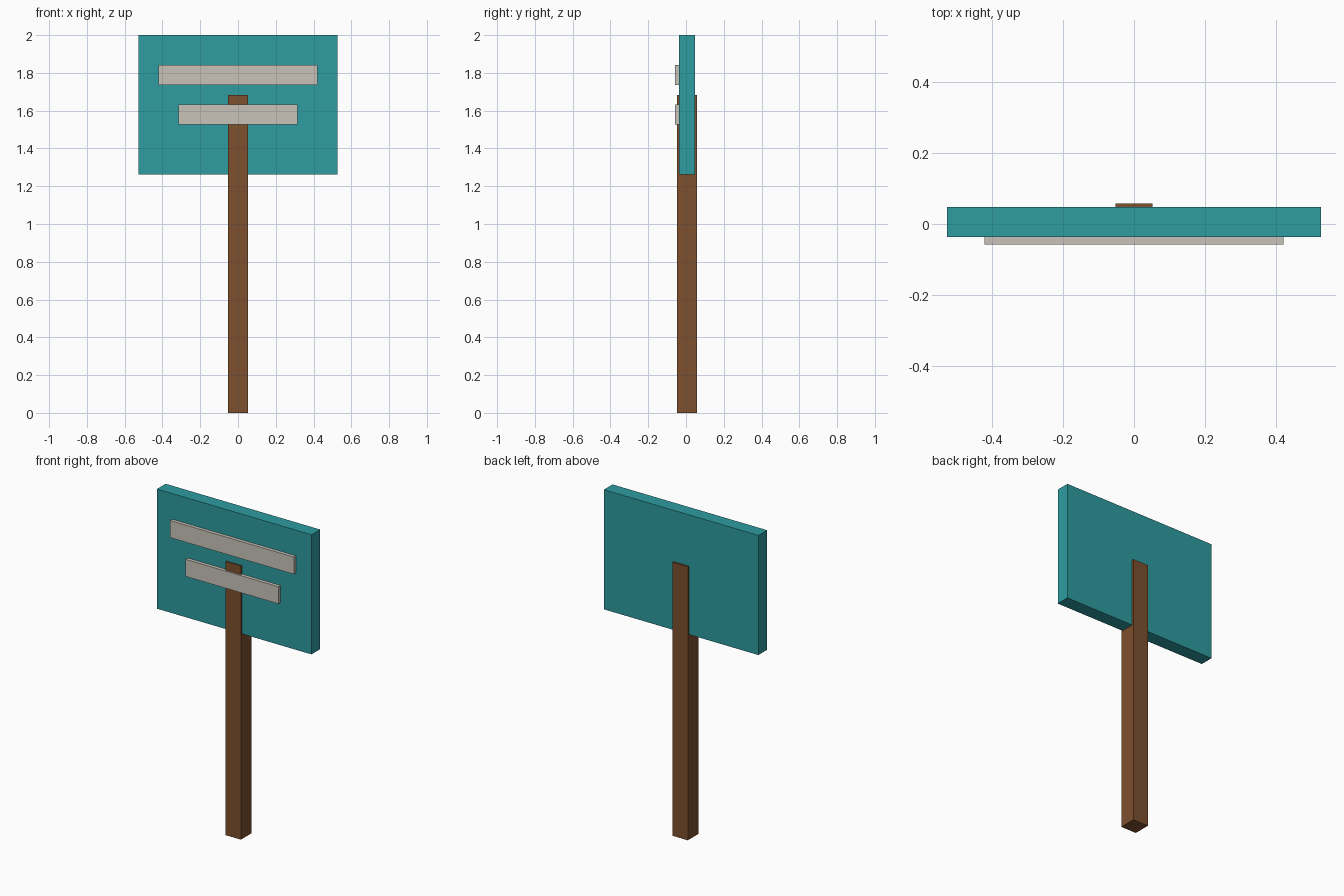
import bpy

default = bpy.data.objects.get("Cube")
if default:
    bpy.data.objects.remove(default, do_unlink=True)


def material(name, rgb):
    mat = bpy.data.materials.new(name)
    mat.use_nodes = True
    color = (*rgb, 1.0)
    mat.diffuse_color = color
    mat.node_tree.nodes["Principled BSDF"].inputs["Base Color"].default_value = color
    return mat


def box(name, size, center, mat):
    bpy.ops.mesh.primitive_cube_add(size=1, location=center)
    obj = bpy.context.object
    obj.name = name
    obj.scale = size
    bpy.ops.object.transform_apply(location=False, rotation=False, scale=True)
    obj.data.materials.append(mat)
    return obj


wood = material("brown wood", (0.205, 0.080, 0.026))
teal = material("teal paint", (0.027, 0.332, 0.356))
pale = material("pale grey", (0.584, 0.552, 0.491))

AXIS_Y = 0.0053  # shared depth centre of post and board

# Square post, poking slightly through both faces of the board
box("post", (0.1053, 0.1053, 1.6842), (0, AXIS_Y, 0.8421), wood)

# Sign board
box("sign_board", (1.0526, 0.0842, 0.7368), (0, AXIS_Y, 1.6316), teal)

# Raised strips on the front
for name, width, z in (("upper_strip", 0.8421, 1.7895), ("lower_strip", 0.6316, 1.5789)):
    box(name, (width, 0.0211, 0.1053), (0, -0.0474, z), pale)
